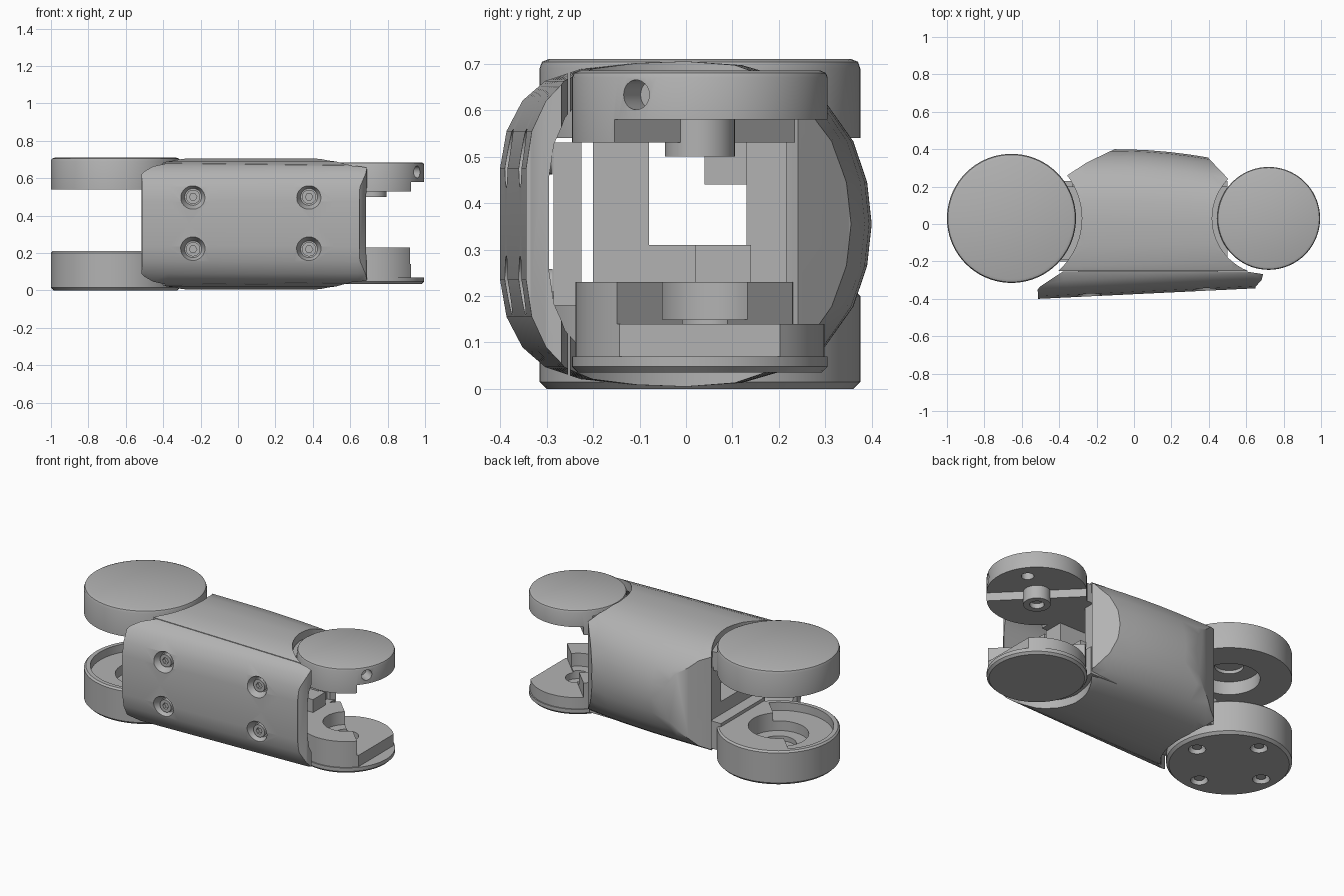
import bpy, bmesh, math
from mathutils import Matrix, Vector

cube = bpy.data.objects.get("Cube")
if cube:
    bpy.data.objects.remove(cube)

grey = bpy.data.materials.new("plain grey")
grey.use_nodes = True
grey.diffuse_color = (0.45, 0.45, 0.45, 1)
grey.node_tree.nodes["Principled BSDF"].inputs["Base Color"].default_value = (0.45, 0.45, 0.45, 1)

BIG = Vector((-0.655, 0.03, 0))
SMALL = Vector((0.72, 0.03, 0))
MID = 0.355


def finish(name, bm, matrix=Matrix()):
    bmesh.ops.remove_doubles(bm, verts=bm.verts, dist=1e-5)
    bmesh.ops.recalc_face_normals(bm, faces=bm.faces)
    bm.transform(matrix)
    mesh = bpy.data.meshes.new(name)
    bm.to_mesh(mesh)
    bm.free()
    mesh.materials.append(grey)
    ob = bpy.data.objects.new(name, mesh)
    bpy.context.collection.objects.link(ob)
    return ob


def lathe(name, profile, loc, matrix=Matrix(), steps=72):
    bm = bmesh.new()
    vs = [bm.verts.new((r, 0, z)) for r, z in profile]
    es = [bm.edges.new(p) for p in zip(vs, vs[1:])]
    bmesh.ops.spin(bm, geom=vs + es, cent=(0, 0, 0), axis=(0, 0, 1),
                   angle=math.tau, steps=steps, use_duplicate=False)
    return finish(name, bm, Matrix.Translation(loc) @ matrix)


def drum(name, r, z0, z1, loc=(0, 0, 0), matrix=Matrix(), steps=64):
    return lathe(name, [(0, z0), (r, z0), (r, z1), (0, z1)], loc, matrix, steps)


def prism(name, outline, z0, z1):
    bm = bmesh.new()
    face = bm.faces.new([bm.verts.new((x, y, z0)) for x, y in outline])
    new = bmesh.ops.extrude_face_region(bm, geom=[face])["geom"]
    bmesh.ops.translate(bm, vec=(0, 0, z1 - z0),
                        verts=[g for g in new if isinstance(g, bmesh.types.BMVert)])
    return finish(name, bm)


def box(name, x0, x1, y0, y1, z0, z1):
    return prism(name, [(x0, y0), (x1, y0), (x1, y1), (x0, y1)], z0, z1)


def combine(ob, tool, op="DIFFERENCE"):
    mod = ob.modifiers.new("cut", "BOOLEAN")
    mod.operation, mod.object, mod.solver = op, tool, "EXACT"
    dg = bpy.context.evaluated_depsgraph_get()
    mesh = bpy.data.meshes.new_from_object(ob.evaluated_get(dg))
    ob.modifiers.clear()
    ob.data = mesh
    bpy.data.objects.remove(tool)


def half_plane(centre, angle, dist, z0, z1):
    """Big slab lying beyond a vertical plane, used to trim a disc."""
    n = Vector((math.cos(angle), math.sin(angle)))
    t = Vector((-n.y, n.x)) * 0.6
    c = centre.xy
    return prism("trim", [c + n * dist - t, c + n - t, c + n + t, c + n * dist + t], z0, z1)


# Sleeve cross-section: depth and half height
HALF = [(-.40, 0), (-.40, .12), (-.386, .2), (-.352, .265), (-.305, .308), (-.23, .334),
        (-.12, .346), (0, .35), (.12, .342), (.22, .313), (.3, .263), (.36, .178), (.39, .09), (.4, 0)]
RING = HALF + [(y, -h) for y, h in HALF[-2:0:-1]]


def front_scale(x):
    return 1 - 0.14 * (x + 0.51) / 1.16


def back_scale(x):
    return 1 - 0.45 * max(0, x + 0.1) ** 2


def sleeve(name, scale=1.0, limit=1.0):
    bm = bmesh.new()
    rings = []
    for i in range(13):
        x = -0.6 + 1.35 * i / 12
        rings.append([bm.verts.new((x, min(limit, y * scale * (front_scale(x) if y < 0 else back_scale(x))),
                                    MID + h * scale)) for y, h in RING])
    n = len(RING)
    for a, b in zip(rings, rings[1:]):
        for i in range(n):
            j = (i + 1) % n
            bm.faces.new((a[i], a[j], b[j], b[i]))
    bm.faces.new(rings[0])
    bm.faces.new(rings[-1])
    return finish(name, bm)


# Main body sleeve, scooped around the discs
body = sleeve("body_sleeve")
combine(body, prism("plan", [(-.45, -.25), (.62, -.25), (.62, .11), (.5, .245), (.4, .35), (.36, .45),
                             (-.06, .45), (-.1, .402), (-.25, .33), (-.35, .265), (-.45, .17)], -1, 2), "INTERSECT")
combine(body, sleeve("hollow", 0.86, 0.215))
for centre, r in ((BIG, .376), (SMALL, .302)):
    combine(body, drum("scoop", r, -1, 2, centre))

# Front cover plate with countersunk holes
cover = sleeve("front_cover")
combine(cover, prism("plan", [(-.38, -.254), (-.5, -.333), (-.515, -.35), (-.51, -.5), (.62, -.5), (.65, -.335),
                              (.682, -.3), (.69, -.268), (.6, -.254)], -1, 2), "INTERSECT")
combine(cover, sleeve("hollow", 0.86))
FACE_FRONT = Matrix.Rotation(math.radians(90), 4, "X")
for x in (-.24, .38):
    for z in (.22, .5):
        y = -0.40 * front_scale(x)
        spot = (x, y, z)
        combine(cover, lathe("sink", [(0, -.045), (.045, -.045), (.068, .004), (.068, .1), (0, .1)], spot, FACE_FRONT))
        screw = drum("cover_screw", .038, -.07, -.02, spot, FACE_FRONT, 32)
        combine(screw, drum("socket", .02, -.04, .1, spot, FACE_FRONT, 6))

# Inner frame joining both disc pairs
box("frame_bottom", -.40, .5, -.2, .23, .06, .23)
box("frame_floor", -.33, .46, -.2, .23, .2, .31)
box("frame_top", -.40, .5, -.19, .2, .53, .645)
box("frame_back_web", -.33, .46, .13, .245, .2, .55)
box("frame_front_web", -.33, .46, -.2, -.08, .2, .55)
box("cover_mount", -.3, .45, -.285, -.225, .18, .53)
box("lower_stop", .4, .5, .02, .14, .2, .31)
box("upper_stop", -.42, -.3, .04, .13, .44, .56)

# Large lower disc: stepped cup with screws underneath
lower_big = lathe("large_lower_disc", [(0, 0), (.33, 0), (.345, .015), (.345, .2), (.335, .21), (.17, .21),
                                       (.17, .1), (.1, .1), (.1, .07), (0, .07)], BIG)
recess = drum("recess", .31, .16, .3, BIG)
combine(recess, half_plane(BIG, math.radians(45), 0.0, 0, 1))
combine(lower_big, recess)
for i in range(4):
    a = math.radians(90 * i + 3)
    spot = BIG + Vector((math.cos(a), math.sin(a), 0)) * .24
    combine(lower_big, lathe("sink", [(0, -.1), (.048, -.1), (.048, .005), (.035, .04), (0, .04)], spot))
    drum("base_screw", .028, .015, .05, spot, steps=24)

# Large upper disc: cap with a bore below
lathe("large_upper_disc", [(0, .71), (.325, .71), (.34, .704), (.345, .69), (.345, .54), (.17, .54),
                           (.17, .62), (.08, .62), (.08, .64), (0, .64)], BIG)

# Small lower disc: flange with a partial ring
lower_small = lathe("small_lower_disc", [(0, .035), (.262, .035), (.275, .048), (.275, .07), (.268, .07),
                                         (.268, .23), (.13, .23), (.13, .15), (.07, .15), (.07, .1), (0, .1)], SMALL)
combine(lower_small, half_plane(SMALL, math.radians(45), .015, .14, .5))
combine(lower_small, half_plane(SMALL, 0, .205, .07, .5))

# Small upper disc: cap with a partial pad, a centre boss and a side hole
upper_small = lathe("small_upper_disc", [(0, .685), (.26, .685), (.271, .68), (.275, .67), (.275, .53), (0, .53)], SMALL)
combine(upper_small, half_plane(SMALL, math.radians(45), .015, 0, .58))
turn = Matrix.Rotation(math.radians(-30), 4, "Z") @ Matrix.Rotation(math.radians(90), 4, "Y")
combine(upper_small, drum("hole", .032, .2, .4, SMALL + Vector((0, 0, .633)), turn, 32))
pin = SMALL + Vector((.15, .1, 0))
combine(upper_small, drum("hole", .035, .4, .62, pin, steps=32))
lathe("centre_boss", [(0, .6), (.075, .6), (.075, .5), (.04, .5), (.04, .53), (0, .53)], SMALL)

# Smooth shading with crisp edges
for ob in bpy.context.scene.objects:
    ob.select_set(ob.type == "MESH")
    if ob.type == "MESH":
        bpy.context.view_layer.objects.active = ob
bpy.ops.object.shade_smooth_by_angle(angle=math.radians(32))
